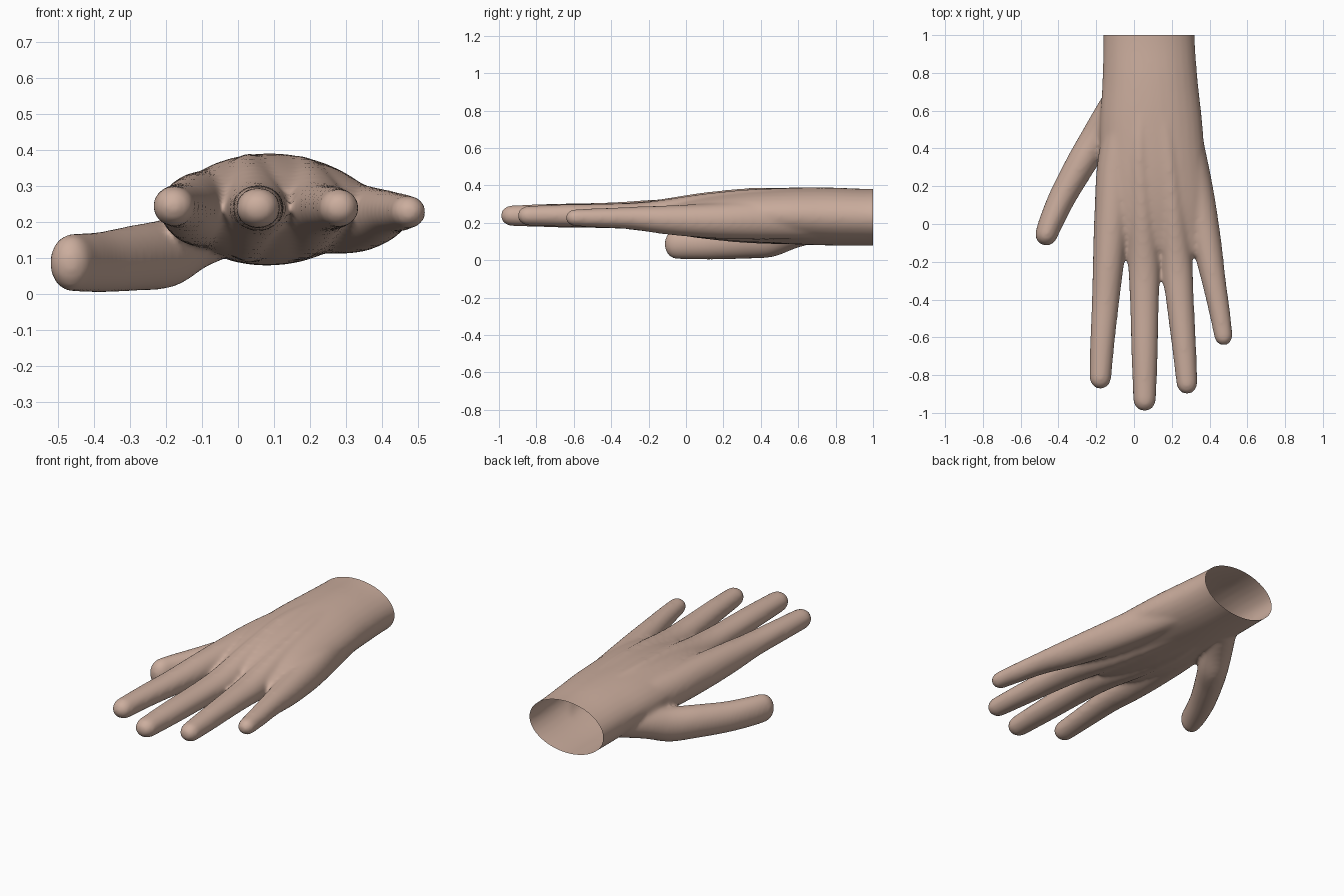
import bpy, bmesh, math
from mathutils import Vector

cube = bpy.data.objects.get("Cube")
if cube:
    bpy.data.objects.remove(cube, do_unlink=True)

SIDES = 32
STEPS = 6

skin = bpy.data.materials.new("skin")
skin.use_nodes = True
skin.diffuse_color = (0.6, 0.42, 0.34, 1)
skin.node_tree.nodes["Principled BSDF"].inputs["Base Color"].default_value = skin.diffuse_color


def spline(points):
    """Smooth curve through sections of (x, y, z, half width, half height)."""
    pts = [Vector(p) for p in points]
    ext = [pts[0] * 2 - pts[1]] + pts + [pts[-1] * 2 - pts[-2]]
    out = []
    for a, b, c, d in zip(ext, ext[1:], ext[2:], ext[3:]):
        for i in range(STEPS):
            t = i / STEPS
            out.append(b + (c - a) * (t / 2) + (a * 2 - b * 5 + c * 4 - d) * (t * t / 2)
                       + (b * 3 - a - c * 3 + d) * (t ** 3 / 2))
    return out + [pts[-1]]


def tube(bm, points, rounded=True):
    """Loft elliptic rings along the sections, with a domed last end."""
    rows = spline(points)
    rings = []
    for i, row in enumerate(rows):
        ahead = rows[min(i + 1, len(rows) - 1)] - rows[max(i - 1, 0)]
        along = Vector(ahead[:2]).normalized()
        rings.append((Vector(row[:3]), along, row[3], row[4]))
    if rounded:
        centre, along, w, h = rings[-1]
        for i in range(1, STEPS):
            a = i / STEPS * math.pi / 2
            shift = along.to_3d() * (w * 1.1 * math.sin(a))
            rings.append((centre + shift, along, w * math.cos(a), h * math.cos(a)))
    loops = []
    for centre, along, w, h in rings:
        side = Vector((along.y, -along.x, 0))
        loop = []
        for k in range(SIDES):
            a = k / SIDES * math.tau
            loop.append(bm.verts.new(centre + side * (w * math.cos(a))
                                     + Vector((0, 0, h * math.sin(a)))))
        loops.append(loop)
    for lo, hi in zip(loops, loops[1:]):
        for k in range(SIDES):
            n = (k + 1) % SIDES
            bm.faces.new((lo[k], lo[n], hi[n], hi[k]))
    bm.faces.new(loops[0][::-1])
    bm.faces.new(loops[-1])


bm = bmesh.new()

# Wrist and palm core
tube(bm, [(.08, 1.1, .23, .242, .152), (.08, .95, .23, .243, .152),
          (.085, .75, .234, .253, .155), (.09, .55, .237, .27, .151),
          (.1, .3, .237, .28, .138), (.11, .1, .237, .285, .112),
          (.11, -.05, .235, .27, .08), (.1, -.13, .235, .24, .055)], rounded=False)

# Index finger with its ridge on the back of the hand
tube(bm, [(-.03, .7, .235, .08, .12), (-.09, .35, .235, .1, .108),
          (-.115, .05, .235, .095, .1), (-.135, -.2, .237, .083, .085),
          (-.15, -.4, .242, .073, .067), (-.167, -.62, .244, .065, .06),
          (-.178, -.81, .243, .058, .056)])

# Middle finger
tube(bm, [(.05, .75, .237, .07, .145), (.03, .4, .238, .085, .151),
          (.04, .1, .238, .087, .125), (.053, -.2, .237, .085, .08),
          (.055, -.4, .237, .077, .067), (.056, -.68, .238, .07, .063),
          (.056, -.925, .238, .061, .056)])

# Ring finger
tube(bm, [(.13, .75, .237, .07, .145), (.175, .4, .238, .08, .145),
          (.202, .1, .236, .085, .12), (.226, -.2, .235, .083, .078),
          (.243, -.4, .237, .074, .066), (.265, -.65, .238, .064, .06),
          (.28, -.84, .238, .056, .053)])

# Little finger
tube(bm, [(.22, .75, .225, .08, .11), (.285, .4, .215, .09, .105),
          (.335, .15, .21, .09, .094), (.385, -.1, .215, .078, .078),
          (.422, -.3, .225, .064, .06), (.452, -.46, .226, .056, .052),
          (.473, -.59, .227, .049, .046)])

# Thumb, hanging below the palm
tube(bm, [(-.02, .76, .2, .08, .09), (-.12, .59, .155, .085, .09),
          (-.195, .46, .113, .085, .096), (-.28, .32, .1, .08, .092),
          (-.375, .15, .088, .072, .085), (-.435, .02, .086, .065, .082),
          (-.462, -.05, .086, .06, .08)])

mesh = bpy.data.meshes.new("hand")
bm.to_mesh(mesh)
bm.free()
hand = bpy.data.objects.new("hand", mesh)
bpy.context.collection.objects.link(hand)

# Fuse the parts into one skin and soften the joins
remesh = hand.modifiers.new("fuse", 'REMESH')
remesh.mode = 'VOXEL'
remesh.voxel_size = 0.011
soften = hand.modifiers.new("soften", 'SMOOTH')
soften.factor = 0.5
soften.iterations = 12
fused = bpy.data.meshes.new_from_object(
    hand.evaluated_get(bpy.context.evaluated_depsgraph_get()))
hand.modifiers.clear()
hand.data = fused

# Cut the wrist open
bm = bmesh.new()
bm.from_mesh(fused)
bmesh.ops.bisect_plane(bm, geom=bm.verts[:] + bm.edges[:] + bm.faces[:],
                       plane_co=(0, 1, 0), plane_no=(0, 1, 0), clear_outer=True)
for face in bm.faces:
    face.smooth = True
    face.material_index = 0
bm.to_mesh(fused)
bm.free()
fused.materials.clear()
fused.materials.append(skin)
